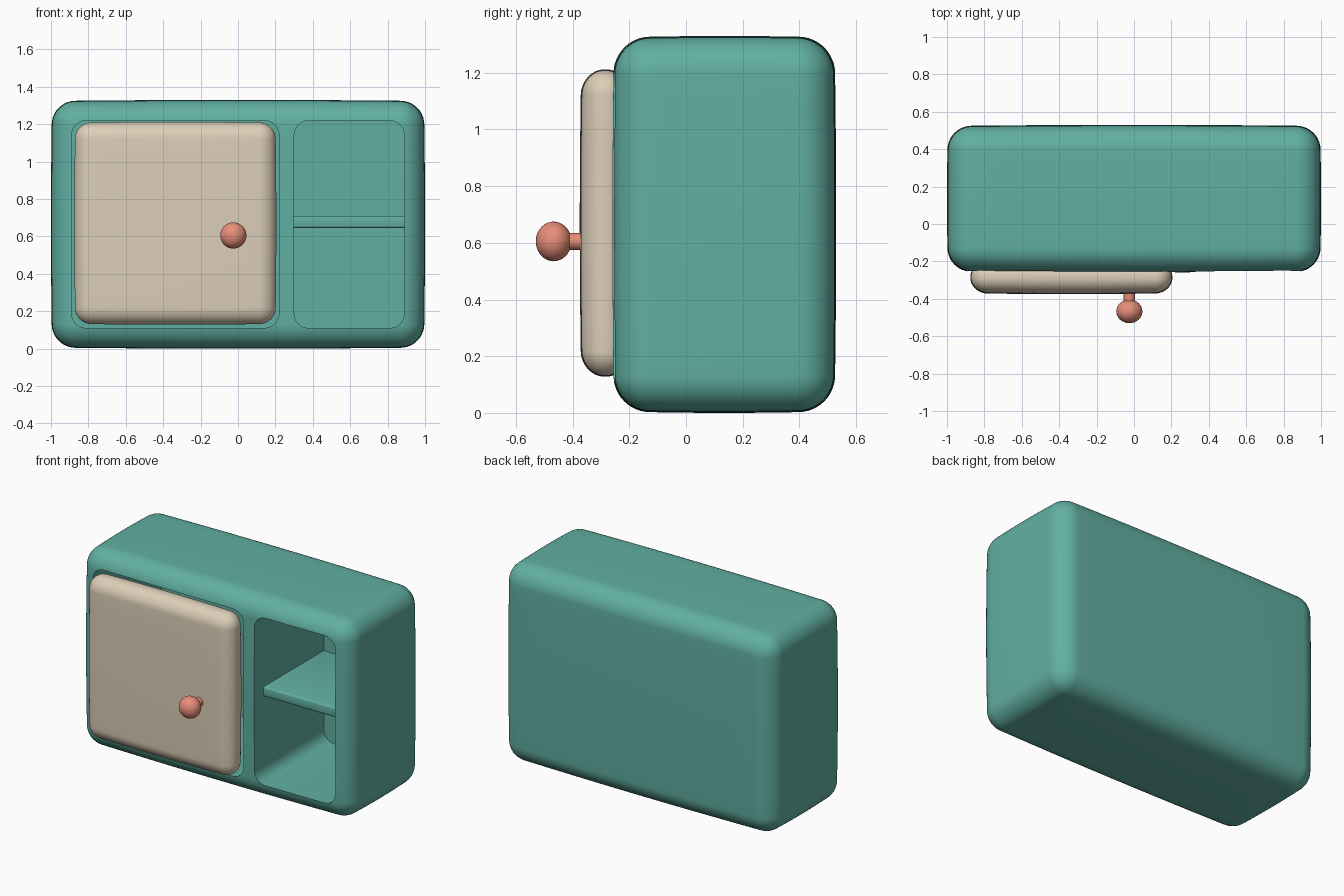
import bpy, bmesh, math
from mathutils import Vector

if "Cube" in bpy.data.objects:
    bpy.data.objects.remove(bpy.data.objects["Cube"])


def material(name, rgb):
    m = bpy.data.materials.new(name)
    m.diffuse_color = (*rgb, 1)
    m.use_nodes = True
    m.node_tree.nodes["Principled BSDF"].inputs["Base Color"].default_value = m.diffuse_color
    return m


TEAL = material("teal_paint", (0.12, 0.43, 0.36))
CREAM = material("cream_paint", (0.72, 0.62, 0.48))
CORAL = material("coral_paint", (0.80, 0.27, 0.19))


def finish(name, bm, mat):
    mesh = bpy.data.meshes.new(name)
    bmesh.ops.recalc_face_normals(bm, faces=bm.faces)
    bm.to_mesh(mesh)
    bm.free()
    ob = bpy.data.objects.new(name, mesh)
    bpy.context.collection.objects.link(ob)
    if mat:
        mesh.materials.append(mat)
    return ob


def smooth(ob, angle=35):
    bpy.ops.object.select_all(action='DESELECT')
    ob.select_set(True)
    bpy.context.view_layer.objects.active = ob
    bpy.ops.object.shade_smooth_by_angle(angle=math.radians(angle))


def pillow(name, lo, hi, r, bulge, mat):
    """Rounded box whose faces swell gently towards their middles."""
    lo, hi = Vector(lo), Vector(hi)
    mid, half = (lo + hi) / 2, (hi - lo) / 2
    bm = bmesh.new()
    bmesh.ops.create_cube(bm, size=2)
    bmesh.ops.subdivide_edges(bm, edges=bm.edges[:], cuts=23, use_grid_fill=True)
    for v in bm.verts:
        core, out = Vector(), Vector()
        for i in range(3):
            s, t = math.copysign(1, v.co[i]), abs(v.co[i])
            core[i] = s * min(t, 0.5) / 0.5 * (half[i] - r)
            out[i] = s * math.tan(max(0, t - 0.5) / 0.5 * math.pi / 4)
        p = core + out.normalized() * r
        q = [(p[i] / half[i]) ** 2 for i in range(3)]
        for i in range(3):
            p[i] *= 1 - bulge / half[i] * (sum(q) - q[i]) / 2
        v.co = mid + p
    return finish(name, bm, mat)


def box(name, lo, hi, r, axis, mat, segs=6):
    """Box with the four edges along one axis rounded."""
    lo, hi = Vector(lo), Vector(hi)
    bm = bmesh.new()
    bmesh.ops.create_cube(bm, size=1)
    for v in bm.verts:
        v.co = [(lo[i] + hi[i]) / 2 + v.co[i] * (hi[i] - lo[i]) for i in range(3)]
    edges = [e for e in bm.edges
             if abs((e.verts[0].co - e.verts[1].co).normalized()[axis]) > 0.9]
    bmesh.ops.bevel(bm, geom=edges, offset=r, segments=segs, profile=0.5, affect='EDGES')
    return finish(name, bm, mat)


# cabinet body
body = pillow("cabinet_body", (-1, -0.26, 0), (1, 0.53, 1.33), 0.125, 0.012, TEAL)

# door bay and open shelf bay, cut from the front
for x0, x1 in ((-0.89, 0.22), (0.30, 0.89)):
    cutter = box("bay_cutter", (x0, -0.6, 0.11), (x1, 0.47, 1.22), 0.08, 1, None)
    cutter.hide_render = True
    mod = body.modifiers.new("bay", 'BOOLEAN')
    mod.operation, mod.solver, mod.object = 'DIFFERENCE', 'EXACT', cutter
    bpy.context.view_layer.objects.active = body
    bpy.ops.object.modifier_apply(modifier=mod.name)
    bpy.data.objects.remove(cutter)
smooth(body)

# shelf in the open bay
smooth(box("shelf", (0.29, -0.16, 0.645), (0.90, 0.48, 0.71), 0.012, 0, TEAL, 3))

# padded door
smooth(pillow("door", (-0.875, -0.375, 0.128), (0.205, -0.195, 1.212), 0.085, 0.01, CREAM))

# door knob and its stem
bm = bmesh.new()
bmesh.ops.create_uvsphere(bm, u_segments=32, v_segments=18, radius=0.07)
for v in bm.verts:
    v.co = (v.co.x - 0.025, v.co.y * 0.9 - 0.467, v.co.z + 0.605)
smooth(finish("door_knob", bm, CORAL))

bm = bmesh.new()
bmesh.ops.create_cone(bm, cap_ends=True, segments=24, radius1=0.03, radius2=0.03, depth=0.09)
for v in bm.verts:
    x, y, z = v.co
    v.co = (x - 0.025, z - 0.395, y + 0.605)
smooth(finish("knob_stem", bm, CORAL))
